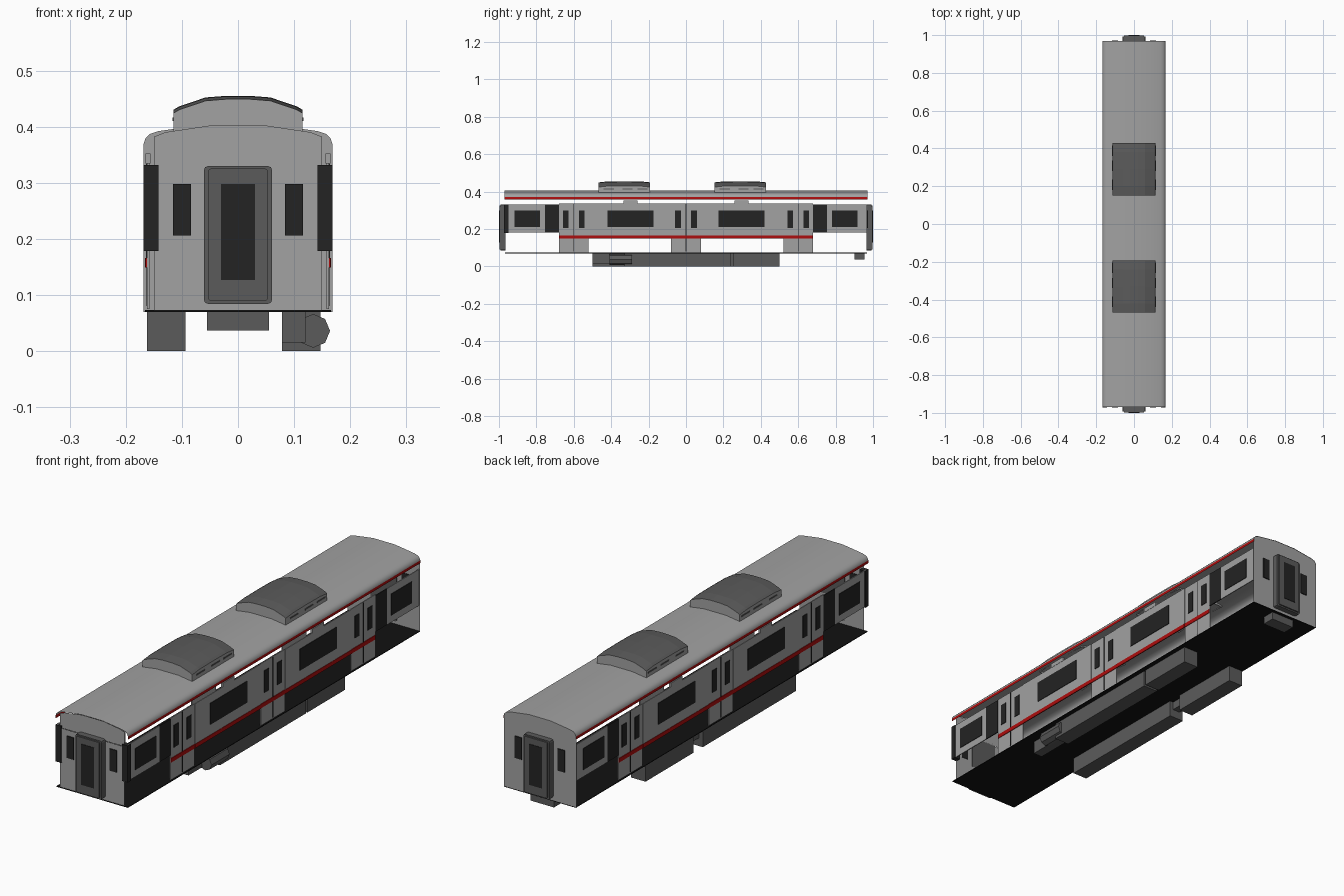
import bpy, bmesh, math
from mathutils import Matrix

if "Cube" in bpy.data.objects:
    bpy.data.objects.remove(bpy.data.objects["Cube"])

def mat(name, r, g, b):
    m = bpy.data.materials.new(name)
    m.diffuse_color = (r, g, b, 1)
    m.use_nodes = True
    m.node_tree.nodes["Principled BSDF"].inputs["Base Color"].default_value = m.diffuse_color
    return m

GREY = mat("body_grey", .36, .36, .36)
DARK = mat("equipment_grey", .105, .105, .105)
BLACK = mat("window_black", .017, .017, .017)
FLOOR = mat("floor_black", .006, .006, .006)
RED = mat("stripe_red", .42, .004, .004)

def finish(name, bm, *mats):
    me = bpy.data.meshes.new(name)
    bm.to_mesh(me)
    bm.free()
    for m in mats:
        me.materials.append(m)
    ob = bpy.data.objects.new(name, me)
    bpy.context.collection.objects.link(ob)
    return ob

def box(name, m, x0, x1, y0, y1, z0, z1, bevel=0):
    bm = bmesh.new()
    bmesh.ops.create_cube(bm, size=1)
    for v in bm.verts:
        v.co.x = x1 if v.co.x > 0 else x0
        v.co.y = y1 if v.co.y > 0 else y0
        v.co.z = z1 if v.co.z > 0 else z0
    if bevel:  # round only the edges running along y
        es = [e for e in bm.edges if abs(e.verts[0].co.y - e.verts[1].co.y) > 1e-4]
        bmesh.ops.bevel(bm, geom=es, offset=bevel, segments=2, affect='EDGES', profile=.5)
    return finish(name, bm, m)

def sheet(name, profile, ys, mats, rule=None, caps=False):
    """Loft an (x, z) profile through the y stations."""
    bm = bmesh.new()
    rows = [[bm.verts.new((x, y, z + dz)) for x, z in profile] for y, dz in ys]
    for a, b in zip(rows, rows[1:]):
        for i in range(len(profile) - 1):
            f = bm.faces.new((a[i], b[i], b[i + 1], a[i + 1]))
            if rule:
                f.material_index = rule(f.calc_center_median())
    if caps:
        bm.faces.new(rows[0])
        bm.faces.new(rows[-1][::-1])
    bmesh.ops.recalc_face_normals(bm, faces=bm.faces)
    return finish(name, bm, *mats)

def mirror_x(half):
    return half + [(-x, z) for x, z in reversed(half)]

def smooth(ob):
    bpy.context.view_layer.objects.active = ob
    ob.select_set(True)
    bpy.ops.object.shade_smooth_by_angle(angle=math.radians(35))
    ob.select_set(False)

def flat_panel(name, m, outline, y):
    bm = bmesh.new()
    bm.faces.new([bm.verts.new((x, y, z)) for x, z in outline])
    return finish(name, bm, m)

# Roof shell with a red lower edge
ROOF = [(.168, .358), (.168, .37), (.165, .379), (.157, .387), (.142, .392),
        (.10, .398), (.05, .405)]
smooth(sheet("roof", mirror_x(ROOF), [(-.97, 0), (.97, 0)], (GREY, RED),
             lambda c: 1 if c.z < .368 else 0))

# Floor
box("floor", FLOOR, -.166, .166, -.968, .968, .07, .073)

# Rear end wall, full outline
flat_panel("rear_wall", GREY, mirror_x([(.168, .07)] + ROOF), .968)

# Front end wall: lower, belt and upper panels with dark corners
flat_panel("front_lower_panel", GREY, mirror_x([(.15, .07), (.15, .18)]), -.966)
flat_panel("front_belt_panel", GREY, mirror_x([(.142, .18), (.142, .322)]), -.968)
flat_panel("front_upper_panel", GREY,
           mirror_x([(.15, .322), (.15, .382), (.13, .39), (.05, .402)]), -.966)

# Gangways and end windows at both ends
for e, end in ((-1, "front"), (1, "rear")):
    def ends(name, m, x0, x1, a, b, z0, z1, bevel=0):
        box(f"{end}_{name}", m, x0, x1, min(e * a, e * b), max(e * a, e * b), z0, z1, bevel)
    ends("gangway_frame", DARK, -.061, .061, .966, .992, .084, .33, .008)
    ends("gangway_door", DARK, -.053, .053, .99, .998, .09, .325, .004)
    ends("gangway_window", BLACK, -.03, .03, .996, 1.0, .127, .298)
    for s in (-1, 1):
        ends("end_window", BLACK, s * .1 - .016, s * .1 + .016, .966, .972, .206, .298)

# Both sides
for s, side in ((-1, "left"), (1, "right")):
    def plate(name, m, y0, y1, z0, z1, out=.164, t=.004):
        a, b = s * (out - t), s * out
        box(f"{side}_{name}", m, min(a, b), max(a, b), y0, y1, z0, z1)

    # Dark front corner
    a, b = sorted((s * .142, s * .168))
    box(f"{side}_front_corner", BLACK, a, b, -.972, -.95, .178, .332)

    for d in (-1, 1):
        def mplate(name, m, y0, y1, *r, **k):
            plate(name, m, min(d * y0, d * y1), max(d * y0, d * y1), *r, **k)
        # End panel with window, dark pocket beside the door
        mplate("end_panel", GREY, .755, .968, .18, .332)
        mplate("end_window", BLACK, .78, .918, .21, .30, out=.1665)
        mplate("door_pocket", BLACK, .68, .755, .18, .332)
        # Middle panel with large window
        mplate("middle_panel", GREY, .08, .52, .165, .335)
        mplate("middle_stripe", RED, .08, .52, .149, .166, out=.1655)
        mplate("large_window", BLACK, .175, .42, .21, .30, out=.1665)
        # Small display boxes above the windows
        mplate("display_box", GREY, .26, .335, .334, .352, out=.165, t=.009)

    # Doors
    for c in (-.6, 0, .6):
        plate("door", GREY, c - .08, c + .08, .075, .335, out=.162)
        plate("door_stripe", RED, c - .079, c + .079, .149, .166, out=.1645)
        plate("door_seam", BLACK, c - .002, c + .002, .08, .333, out=.1635)
        for w in (-.043, .043):
            plate("door_window", BLACK, c + w - .015, c + w + .015, .205, .298, out=.1645)

# Roof air conditioners: light sides and ends, dark curved top
for c in (-.33, .29):
    prof = mirror_x([(.115, .39), (.115, .424), (.105, .43), (.058, .446), (.02, .449)])
    ob = sheet("air_conditioner", prof,
               [(c - .138, 0), (c - .09, .005), (c, .006), (c + .09, .005), (c + .138, 0)],
               (GREY, DARK), lambda f: 1 if f.z > .422 else 0, caps=True)
    for s in (-1, 1):
        for y in (-.08, .02, .1):
            a, b = sorted((s * .112, s * .1165))
            box("air_conditioner_grille", DARK, a, b, c + y - .03, c + y + .025, .41, .416)

# Underfloor equipment
for name, x0, x1, y0, y1, z0 in (
        ("left_equipment_long", -.162, -.094, -.50, .12, 0),
        ("left_equipment_short", -.162, -.094, .18, .50, 0),
        ("left_equipment_link", -.145, -.11, .12, .18, .035),
        ("right_equipment_long", .078, .147, -.33, .24, 0),
        ("right_equipment_short", .078, .147, .25, .50, 0),
        ("right_equipment_front", .078, .12, -.50, -.33, .015),
        ("rear_coupler_box", -.055, .055, .90, .955, .037)):
    box(name, DARK, x0, x1, y0, y1, z0, .071)

# Octagonal air tank
bm = bmesh.new()
bmesh.ops.create_cone(bm, cap_ends=True, segments=8, radius1=.03, radius2=.03, depth=.12,
                      matrix=Matrix.Translation((.134, -.35, .036)) @ Matrix.Rotation(math.pi / 2, 4, 'X'))
finish("air_tank", bm, DARK)
